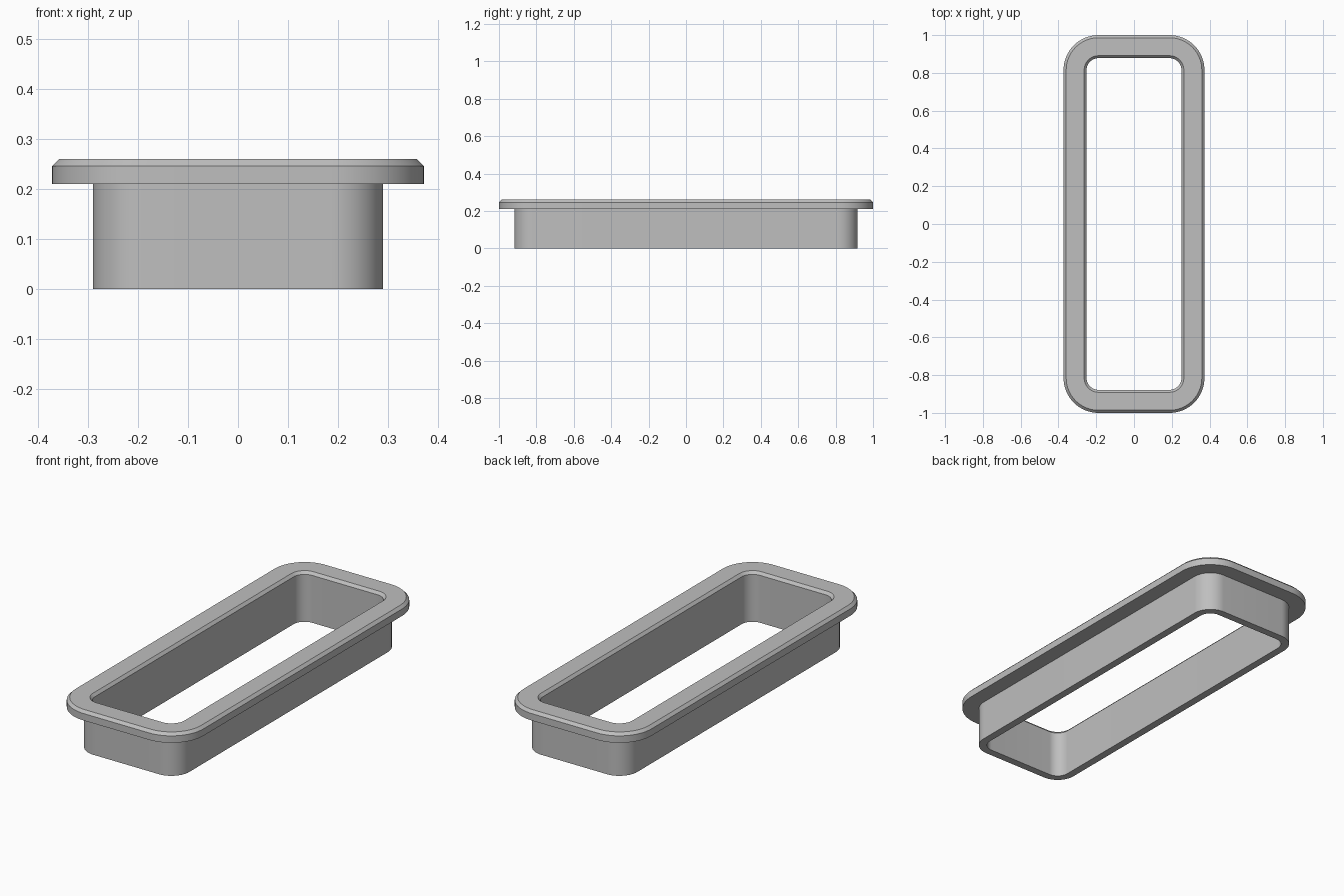
import bpy, bmesh, math

cube = bpy.data.objects.get("Cube")
if cube:
    bpy.data.objects.remove(cube, do_unlink=True)

# Centres of the rounded corners, shared by every outline
CORNER_X, CORNER_Y = 0.188, 0.815
STEPS = 16

grey = bpy.data.materials.new("plain grey")
grey.use_nodes = True
colour = (0.52, 0.52, 0.52, 1)
grey.diffuse_color = colour
grey.node_tree.nodes["Principled BSDF"].inputs["Base Color"].default_value = colour


def rounded_ring(bm, radius, z):
    """Rounded rectangle of vertices around the shared corner centres."""
    ring = []
    for quarter, (sx, sy) in enumerate([(1, 1), (-1, 1), (-1, -1), (1, -1)]):
        for i in range(STEPS + 1):
            a = (quarter + i / STEPS) * math.pi / 2
            ring.append(bm.verts.new((sx * CORNER_X + radius * math.cos(a),
                                      sy * CORNER_Y + radius * math.sin(a), z)))
    return ring


def sweep_frame(name, section):
    """Closed cross-section of (corner radius, height) carried round the frame."""
    bm = bmesh.new()
    rings = [rounded_ring(bm, r, z) for r, z in section]
    for low, high in zip(rings, rings[1:] + rings[:1]):
        for i in range(len(low)):
            j = (i + 1) % len(low)
            bm.faces.new((low[i], low[j], high[j], high[i]))
    bmesh.ops.recalc_face_normals(bm, faces=bm.faces)
    mesh = bpy.data.meshes.new(name)
    bm.to_mesh(mesh)
    bm.free()
    mesh.materials.append(grey)
    obj = bpy.data.objects.new(name, mesh)
    bpy.context.collection.objects.link(obj)
    bpy.ops.object.select_all(action="DESELECT")
    obj.select_set(True)
    bpy.context.view_layer.objects.active = obj
    bpy.ops.object.shade_smooth_by_angle(angle=math.radians(30))


# Sleeve wall, overhanging flange and chamfered rims in one section
sweep_frame("flanged_frame", [
    (0.103, 0), (0.103, 0.21),
    (0.185, 0.21), (0.185, 0.246), (0.171, 0.26),
    (0.076, 0.26), (0.063, 0.246), (0.063, 0),
])
